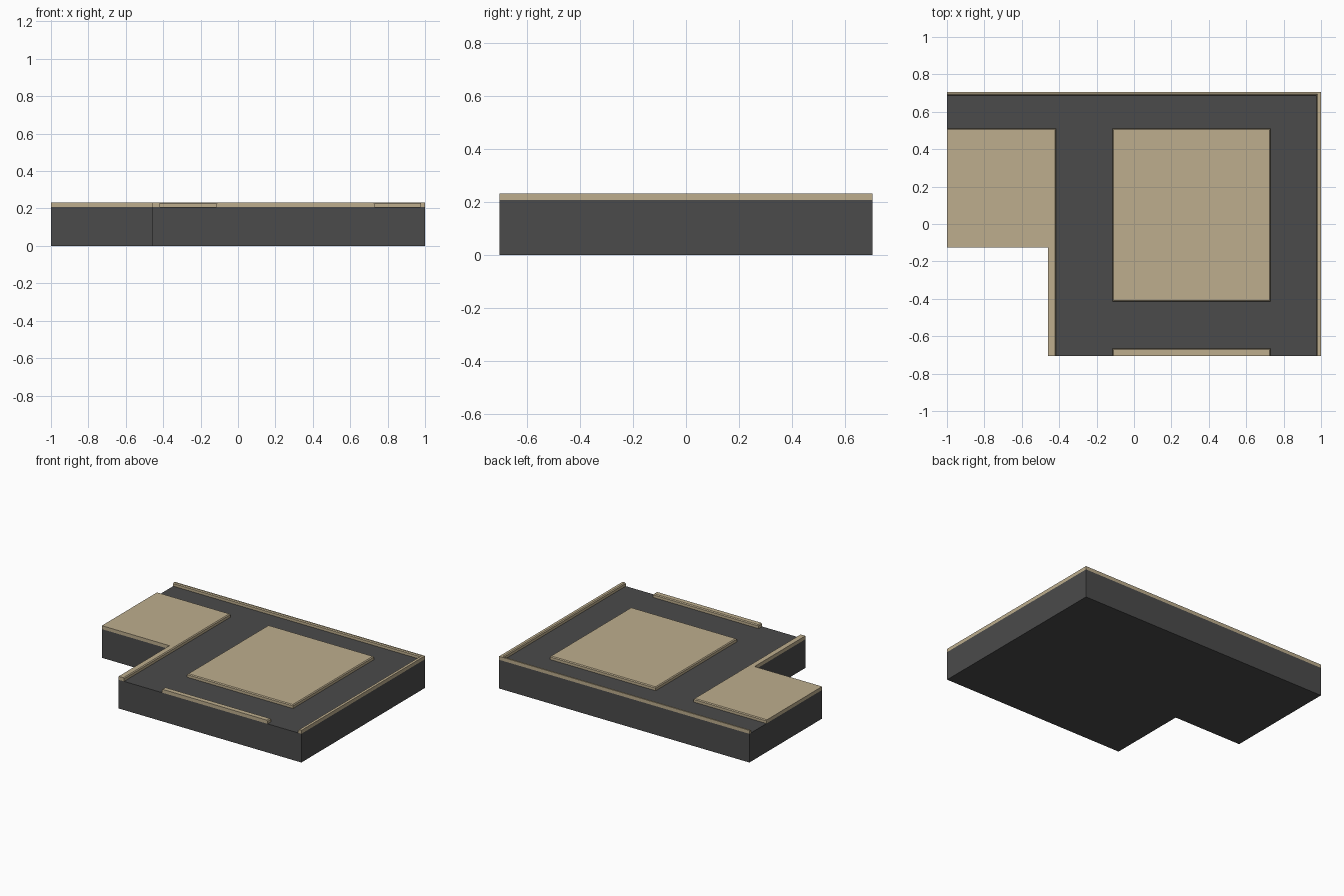
import bpy, bmesh

if "Cube" in bpy.data.objects:
    bpy.data.objects.remove(bpy.data.objects["Cube"])

ROAD_Z, TOP_Z = 0.207, 0.232
X, Y = 1.0, 0.705            # half extents
NX, NY = -0.46, -0.125       # inner corner of the notch


def material(name, rgb):
    m = bpy.data.materials.new(name)
    m.diffuse_color = (*rgb, 1)
    m.use_nodes = True
    m.node_tree.nodes["Principled BSDF"].inputs["Base Color"].default_value = m.diffuse_color
    return m


asphalt = material("asphalt", (0.07, 0.07, 0.07))
paving = material("paving", (0.51, 0.42, 0.27))


def on_rim(p):
    """True when a point lies on the outer outline of the tile."""
    e = 1e-4
    return (abs(abs(p.x) - X) < e or abs(abs(p.y) - Y) < e
            or (abs(p.x - NX) < e and p.y < NY + e)
            or (abs(p.y - NY) < e and p.x < NX + e))


def prism(name, outline, z0, z1, mat, kerb=0.0):
    """Extrude an outline; soften the top edges that face the road."""
    bm = bmesh.new()
    face = bm.faces.new([bm.verts.new((x, y, z0)) for x, y in outline])
    ext = bmesh.ops.extrude_face_region(bm, geom=[face], use_keep_orig=True)
    verts = [g for g in ext["geom"] if isinstance(g, bmesh.types.BMVert)]
    bmesh.ops.translate(bm, verts=verts, vec=(0, 0, z1 - z0))
    bmesh.ops.recalc_face_normals(bm, faces=bm.faces[:])
    if kerb:
        edges = [e for e in bm.edges
                 if all(v.co.z > z1 - 1e-5 for v in e.verts)
                 and not on_rim((e.verts[0].co + e.verts[1].co) / 2)]
        bmesh.ops.bevel(bm, geom=edges, offset=kerb, segments=1,
                        affect='EDGES', clamp_overlap=True)
    me = bpy.data.meshes.new(name)
    bm.to_mesh(me)
    bm.free()
    me.materials.append(mat)
    ob = bpy.data.objects.new(name, me)
    bpy.context.collection.objects.link(ob)
    return ob


def rect(x0, x1, y0, y1):
    return [(x0, y0), (x1, y0), (x1, y1), (x0, y1)]


# Road base with the notched front-left corner
prism("road_base", [(NX, -Y), (X, -Y), (X, Y), (-X, Y), (-X, NY), (NX, NY)],
      0, ROAD_Z, asphalt)

# Raised pavements
pavements = {
    "centre_block": rect(-0.115, 0.73, -0.415, 0.51),
    "front_kerb": rect(-0.115, 0.73, -Y, -0.665),
    "left_pavement": [(NX, -Y), (-0.417, -Y), (-0.417, 0.51),
                      (-X, 0.51), (-X, NY), (NX, NY)],
    "back_right_kerb": [(0.975, -Y), (X, -Y), (X, Y), (-X, Y),
                        (-X, 0.688), (0.975, 0.688)],
}
for name, outline in pavements.items():
    prism(name, outline, ROAD_Z, TOP_Z, paving, kerb=0.006)
